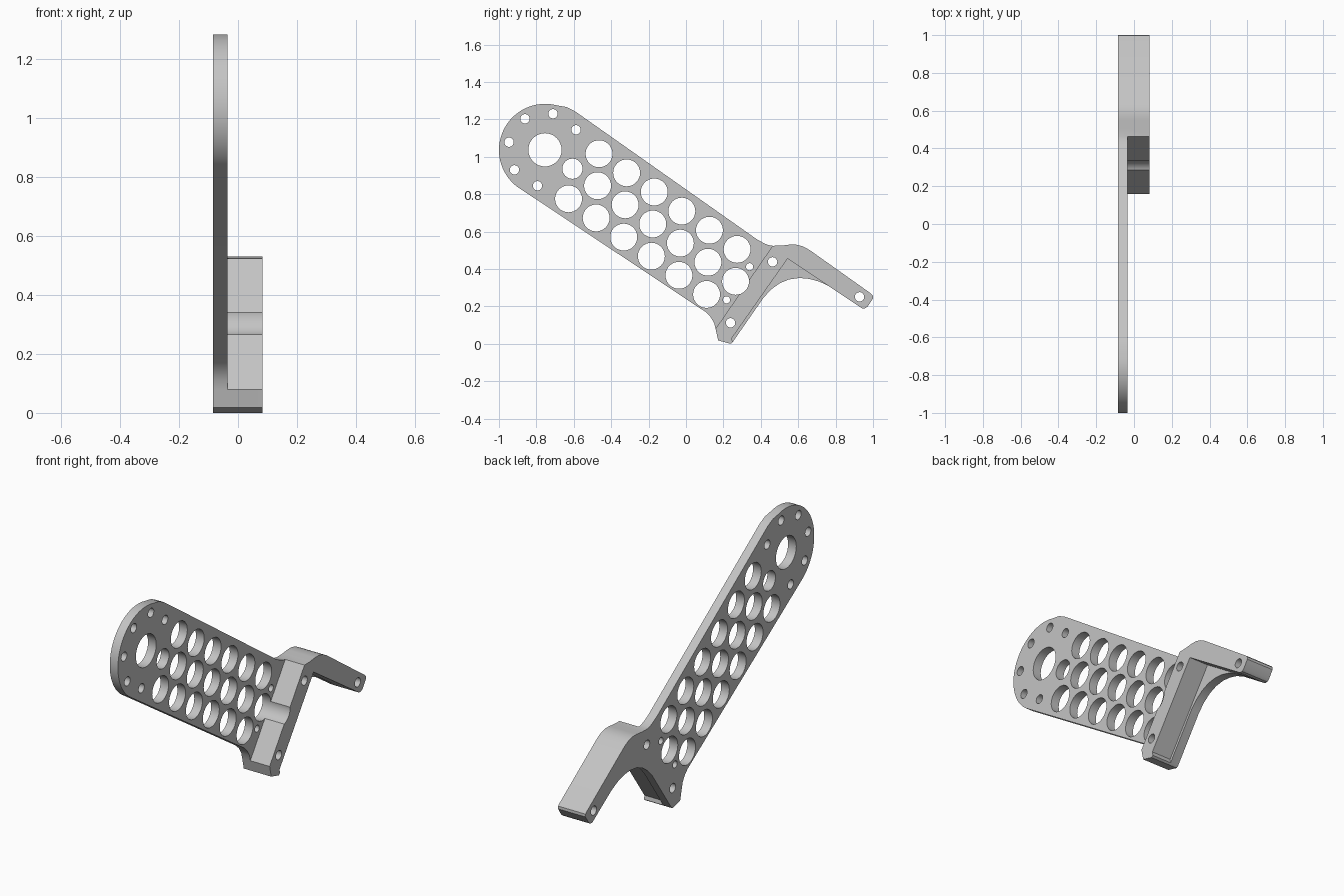
import bpy, bmesh, math

if "Cube" in bpy.data.objects:
    bpy.data.objects.remove(bpy.data.objects["Cube"])

BACK, STEP, FRONT = -0.085, -0.035, 0.083

grey = bpy.data.materials.new("plain grey")
grey.diffuse_color = (0.55, 0.55, 0.55, 1)
grey.use_nodes = True
grey.node_tree.nodes["Principled BSDF"].inputs["Base Color"].default_value = grey.diffuse_color


def arc(cy, cz, r, a0, a1, n):
    return [(cy + r * math.cos(math.radians(a0 + (a1 - a0) * i / n)),
             cz + r * math.sin(math.radians(a0 + (a1 - a0) * i / n))) for i in range(n + 1)]


def prisms(name, outlines, x0, x1):
    """Extrude closed (y, z) outlines along x."""
    bm = bmesh.new()
    for pts in outlines:
        a = [bm.verts.new((x0, y, z)) for y, z in pts]
        b = [bm.verts.new((x1, y, z)) for y, z in pts]
        bm.faces.new(a)
        bm.faces.new(b[::-1])
        for i in range(len(pts)):
            j = (i + 1) % len(pts)
            bm.faces.new((a[j], a[i], b[i], b[j]))
    bmesh.ops.recalc_face_normals(bm, faces=bm.faces)
    mesh = bpy.data.meshes.new(name)
    bm.to_mesh(mesh)
    bm.free()
    mesh.materials.append(grey)
    ob = bpy.data.objects.new(name, mesh)
    bpy.context.collection.objects.link(ob)
    return ob


def combine(target, other, operation):
    mod = target.modifiers.new(operation.lower(), 'BOOLEAN')
    mod.object, mod.operation, mod.solver = other, operation, 'EXACT'
    bpy.context.view_layer.objects.active = target
    bpy.ops.object.modifier_apply(modifier=mod.name)
    bpy.data.objects.remove(other)


# shared edge: shoulder, top of the arm and rounded arm tip
arm_edge = [(.463, .524), (.51, .525), (.553, .530), (.59, .530), (.625, .521), (.66, .502),
            (.99, .268), (.999, .258), (1.0, .243), (.972, .2), (.958, .190), (.94, .190)]
# shared edge: foot
foot_edge = [(.249, .008), (.238, 0), (.172, .018), (.158, .08)]

# thin plate with round head and curved gusset
head = arc(-.753, 1.036, .247, 75, 232, 32)
gusset = [(.77, .305), (.714, .332), (.66, .347), (.607, .352), (.55, .344),
          (.50, .323), (.455, .290), (.415, .247)]
plate = ([(.377, .560), (.414, .539), (.44, .528)] + arm_edge + gusset + foot_edge
         + [(.15, .112), (.131, .144), (.105, .17)]
         + head[::-1] + [(-.64, 1.266), (-.596, 1.245)])
bracket = prisms("bracket_plate", [plate], BACK, STEP)

# thick leg and arm on the front of the plate
block = arm_edge + [(.543, .455), (.245, .03)] + foot_edge
combine(bracket, prisms("leg_and_arm", [block], STEP, FRONT), 'UNION')

# three rows of lightening holes: start point and count
holes = [(-.754, 1.037, .089), (-.607, .936, .054)]
for y, z, count in ((-.465, 1.016, 6), (-.473, .845, 6), (-.628, .775, 6)):
    holes += [(y + .1476 * i, z - .1022 * i, .072) for i in range(count)]
# bolt holes around the head, then leg and arm holes
holes += [(y, z, .025) for y, z in (
    (-.861, 1.203), (-.711, 1.230), (-.588, 1.144), (-.946, 1.078), (-.917, .930), (-.794, .845),
    (.463, .438), (.238, .112), (.928, .251))]
holes += [(.340, .412, .019), (.217, .235, .019)]

cutter = prisms("hole_cutter", [arc(y, z, r, 0, 360, 32)[:-1] for y, z, r in holes], -.2, .2)
cutter.hide_render = True
combine(bracket, cutter, 'DIFFERENCE')

bracket.select_set(True)
bpy.context.view_layer.objects.active = bracket
bpy.ops.object.shade_smooth_by_angle(angle=math.radians(30))
